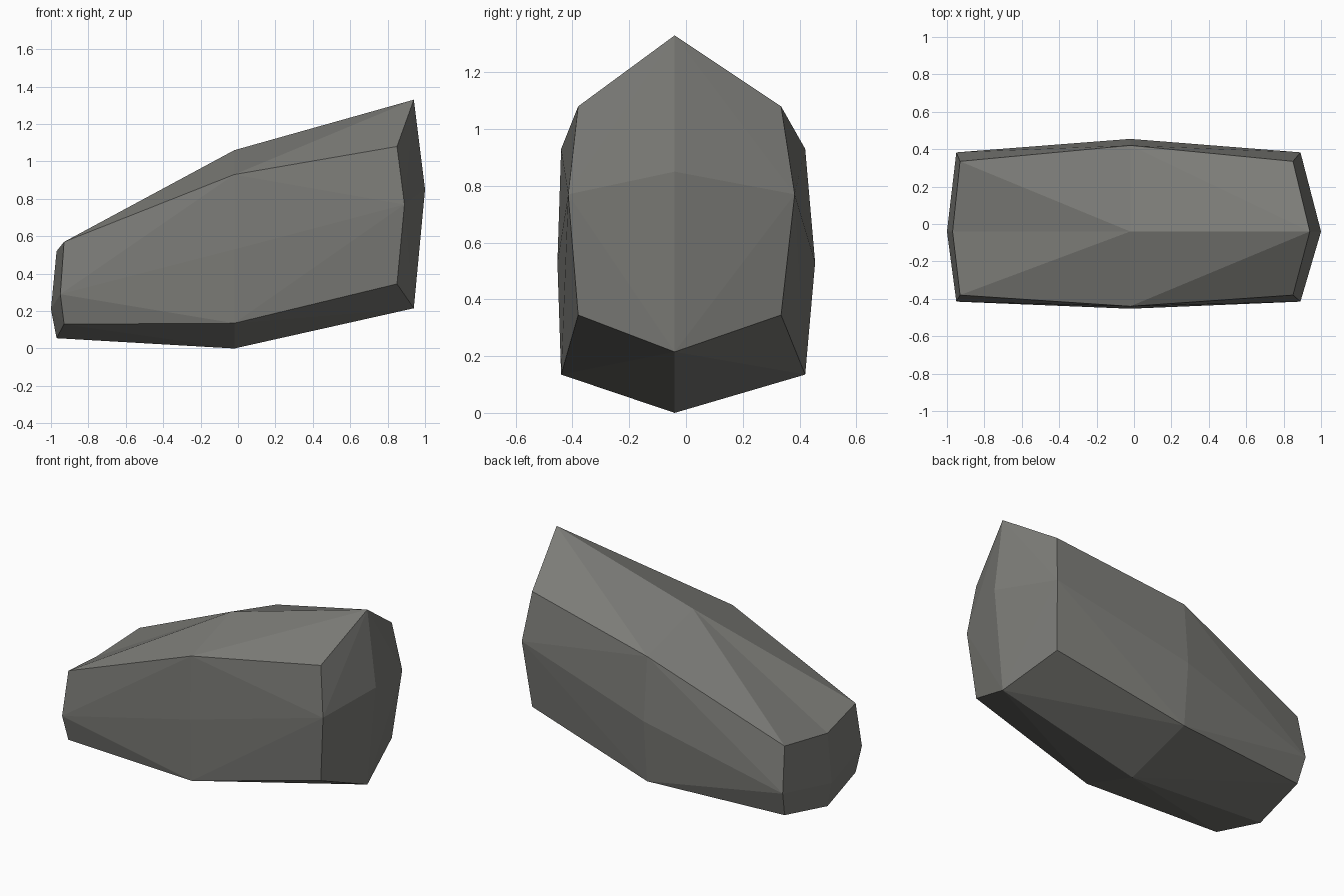
import bpy, bmesh
from mathutils import Vector

if "Cube" in bpy.data.objects:
    bpy.data.objects.remove(bpy.data.objects["Cube"])

CY = -0.04  # centre line of the rock


def section(x_mid, x_cen, x_cor, x_side, y_cor, y_side, z):
    """Ring of 8 points: bottom centre, front side, top centre, back side."""
    zb, zbc, zs, ztc, zt = z
    (f, b), (fs, bs) = y_cor, y_side
    ring = [(x_cen, CY, zb), (x_cor, f, zbc), (x_side, fs, zs), (x_cor, f, ztc),
            (x_cen, CY, zt), (x_cor, b, ztc), (x_side, bs, zs), (x_cor, b, zbc)]
    return [Vector(p) for p in ring]


end_y = ((-0.38, 0.335), (-0.415, 0.383))
mid_y = ((-0.44, 0.42), (-0.453, 0.455))
rings = [
    section(-1.0, -0.97, -0.93, -0.95, *end_y, (0.055, 0.13, 0.29, 0.57, 0.52)),
    section(-0.02, -0.02, -0.02, -0.02, *mid_y, (0.0, 0.135, 0.53, 0.93, 1.06)),
    section(1.0, 0.94, 0.85, 0.89, *end_y, (0.215, 0.345, 0.77, 1.08, 1.33)),
]

bm = bmesh.new()
loops = [[bm.verts.new(p) for p in r] for r in rings]
left_tip = bm.verts.new((-1.0, CY, 0.21))
right_tip = bm.verts.new((1.0, CY, 0.85))
inside = Vector((0, CY, 0.55))


def quad(a, b, c, d):
    """Split a bent quad along its outward (ridge) diagonal."""
    n = (c.co - a.co).cross(d.co - b.co)
    if n.dot(a.co + b.co + c.co + d.co - 4 * inside) < 0:
        n = -n
    if (a.co + c.co - b.co - d.co).dot(n) >= 0:
        tris = ((a, b, c), (a, c, d))
    else:
        tris = ((a, b, d), (b, c, d))
    for t in tris:
        bm.faces.new(t)


# Long sides
for r0, r1 in zip(loops, loops[1:]):
    for i in range(8):
        j = (i + 1) % 8
        quad(r0[i], r1[i], r1[j], r0[j])
# End caps: four quads around each tip
for ring, tip in ((loops[0], left_tip), (loops[2], right_tip)):
    for i in range(0, 8, 2):
        quad(tip, ring[i], ring[i + 1], ring[(i + 2) % 8])

# Corner order above runs centre-corner-side, so caps share every ring edge
bmesh.ops.recalc_face_normals(bm, faces=bm.faces)
mesh = bpy.data.meshes.new("rock")
bm.to_mesh(mesh)
bm.free()

stone = bpy.data.materials.new("stone grey")
stone.diffuse_color = (0.2, 0.2, 0.185, 1)
stone.use_nodes = True
stone.node_tree.nodes["Principled BSDF"].inputs["Base Color"].default_value = stone.diffuse_color
mesh.materials.append(stone)
rock = bpy.data.objects.new("rock", mesh)
bpy.context.collection.objects.link(rock)
